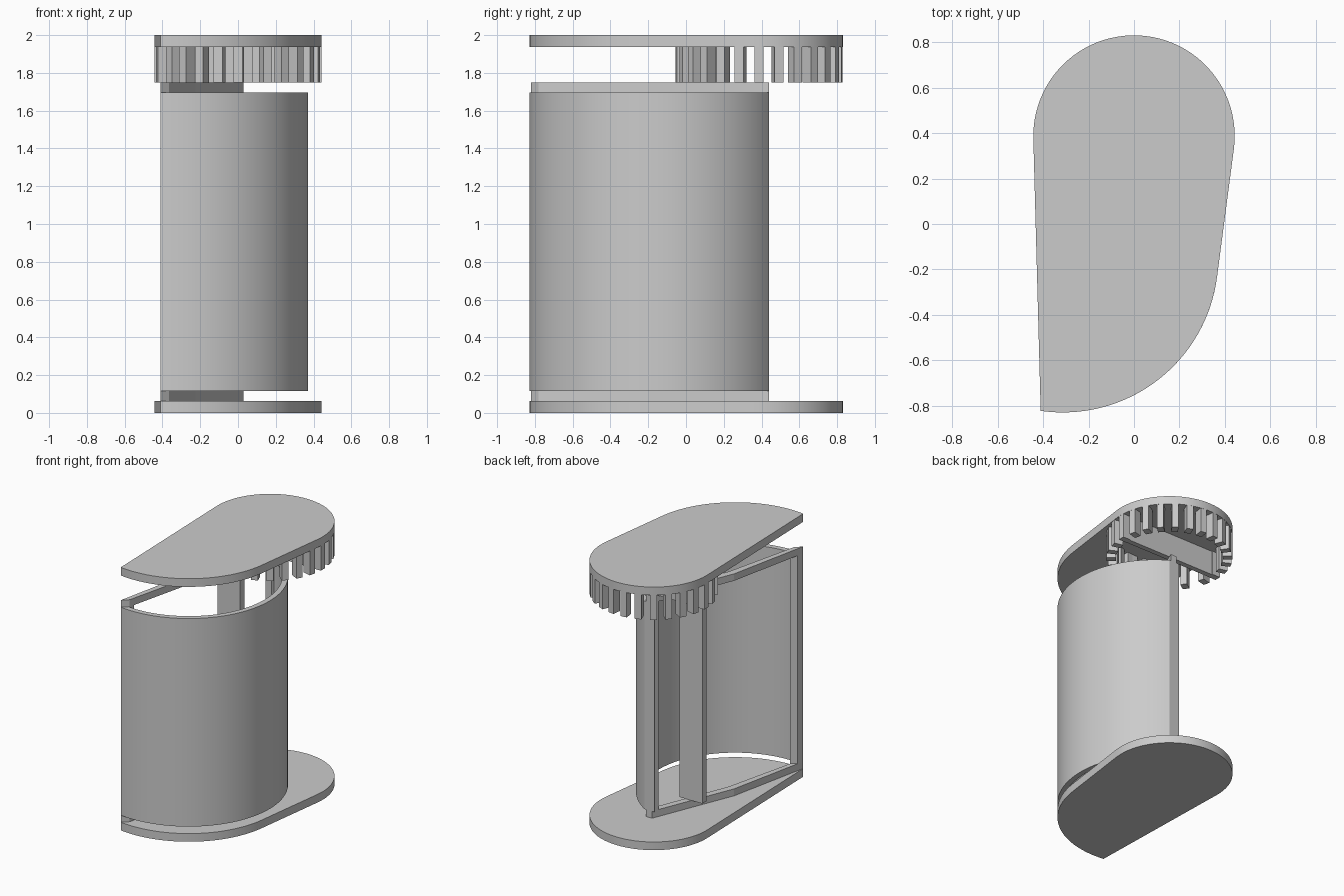
import bpy, bmesh, math
from mathutils import Vector

if "Cube" in bpy.data.objects:
    bpy.data.objects.remove(bpy.data.objects["Cube"], do_unlink=True)

grey = bpy.data.materials.new("light_grey")
grey.use_nodes = True
grey.diffuse_color = (0.6, 0.6, 0.6, 1)
grey.node_tree.nodes["Principled BSDF"].inputs["Base Color"].default_value = (0.6, 0.6, 0.6, 1)


def arc(centre, radius, start, end, steps):
    """Points along an arc, angles in degrees."""
    angles = [math.radians(start + (end - start) * i / steps) for i in range(steps + 1)]
    return [(centre[0] + radius * math.cos(a), centre[1] + radius * math.sin(a)) for a in angles]


def prisms(name, outlines, low, high, smooth=False):
    """One object made of flat outlines extruded from low to high."""
    bm = bmesh.new()
    for outline in outlines:
        face = bm.faces.new([bm.verts.new((x, y, low)) for x, y in outline])
        top = bmesh.ops.extrude_face_region(bm, geom=[face])["geom"]
        for v in top:
            if isinstance(v, bmesh.types.BMVert):
                v.co.z = high
    bmesh.ops.recalc_face_normals(bm, faces=bm.faces)
    mesh = bpy.data.meshes.new(name)
    bm.to_mesh(mesh)
    bm.free()
    mesh.materials.append(grey)
    obj = bpy.data.objects.new(name, mesh)
    bpy.context.collection.objects.link(obj)
    if smooth:
        bpy.ops.object.select_all(action='DESELECT')
        obj.select_set(True)
        bpy.context.view_layer.objects.active = obj
        bpy.ops.object.shade_smooth_by_angle(angle=math.radians(30))
    return obj


def bar(a, b, width):
    """Rectangle outline along the line from a to b."""
    a, b = Vector(a), Vector(b)
    side = (b - a).normalized().orthogonal() * width / 2
    return [tuple(p) for p in (a + side, b + side, b - side, a - side)]


drum = (-0.313, -0.145)
ring = (0, 0.387)
drum_r, ring_r = 0.684, 0.443
plate = 0.062
ceiling = 2 - plate
frame_low, frame_high = plate, 1.75
rail = 0.053
wall_thick = 0.04
rear = 0.44

# Floor and roof plates
outline = arc(drum, drum_r, 261.8, 353, 32) + arc(ring, ring_r, -7, 182, 48)
prisms("floor_plate", [outline], 0, plate, True)
prisms("roof_plate", [outline], ceiling, 2, True)

# Curved wall between the rails, cut flat at the rear
cut_outer, cut_inner = (360 + math.degrees(math.asin((rear - drum[1]) / r))
                        for r in (drum_r, drum_r - wall_thick))
wall = (arc(drum, drum_r, 261.8, cut_outer, 48)
        + arc(drum, drum_r - wall_thick, cut_inner, 262.5, 48))
prisms("curved_wall", [wall], frame_low + rail, frame_high - rail, True)

# Bent frame: upper and lower rails with a post at each end
frame = [(-0.41, -0.82), (-0.276, -0.185), (-0.022, rear),
         (0.03, rear), (-0.225, -0.195), (-0.365, -0.78)]
prisms("lower_rail", [frame], frame_low, frame_low + rail)
prisms("upper_rail", [frame], frame_high - rail, frame_high)
front = [(-0.41, -0.82), (-0.399, -0.77), (-0.355, -0.74), (-0.365, -0.78)]
back = [(-0.022, rear), (0.03, rear), (0.01, rear - 0.05), (-0.042, rear - 0.05)]
prisms("front_post", [front], frame_low, frame_high)
prisms("rear_post", [back], frame_low, frame_high)

# Upright board standing between the rails
prisms("upright_board", [bar((-0.235, 0.115), (-0.045, 0.115), 0.05)],
       frame_low + rail, frame_high - rail)

# Ring of hanging teeth
count = 26
teeth = []
for i in range(count):
    angle = 2 * math.pi * i / count
    if math.pi * 1.15 < angle < math.pi * 1.5:
        angle += math.pi / count
    out = Vector((math.cos(angle), math.sin(angle)))
    teeth.append(bar(Vector(ring) + out * 0.375, Vector(ring) + out * 0.442, 0.048))
prisms("roof_teeth", teeth, frame_high, ceiling)

# Cross panel under the roof
prisms("cross_panel", [bar((-0.42, 0.385), (0.42, 0.385), 0.04)], frame_high, ceiling)
